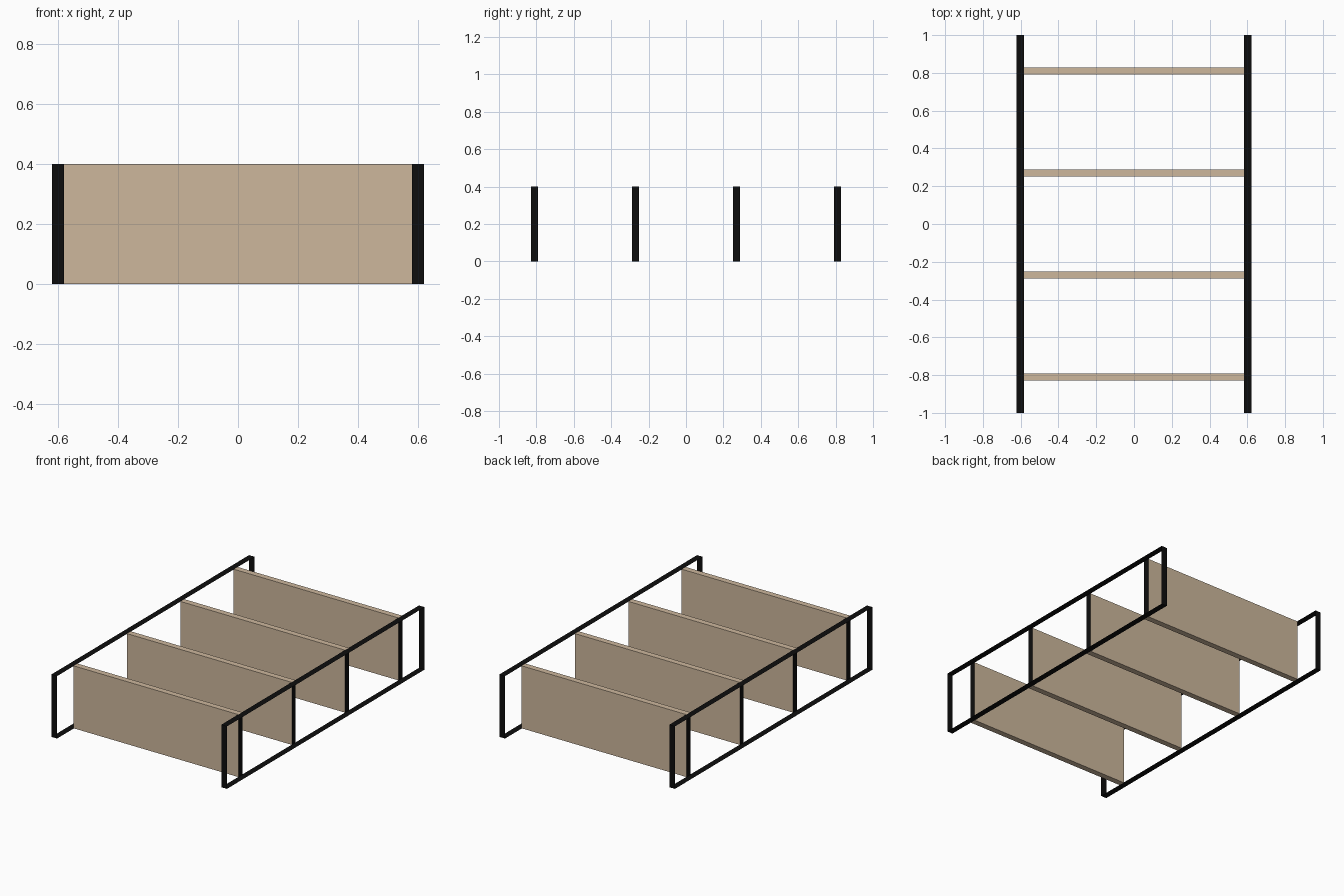
import bpy
import bmesh

if "Cube" in bpy.data.objects:
    bpy.data.objects.remove(bpy.data.objects["Cube"])

# Overall dimensions
HEIGHT = 0.40
HALF_LEN = 1.0
INNER_X, OUTER_X = 0.582, 0.622
SHELF_THICK = 0.038


def material(name, rgb):
    m = bpy.data.materials.new(name)
    m.diffuse_color = (*rgb, 1.0)
    m.use_nodes = True
    m.node_tree.nodes["Principled BSDF"].inputs["Base Color"].default_value = m.diffuse_color
    return m


black = material("black_metal", (0.004, 0.004, 0.004))
wood = material("light_wood", (0.61, 0.475, 0.335))


def add_object(name, bm, mats):
    bmesh.ops.recalc_face_normals(bm, faces=bm.faces)
    mesh = bpy.data.meshes.new(name)
    bm.to_mesh(mesh)
    bm.free()
    for m in mats:
        mesh.materials.append(m)
    ob = bpy.data.objects.new(name, mesh)
    bpy.context.collection.objects.link(ob)
    return ob


# Side frames: flat metal strip bent into a rectangular loop
def side_frame(name, side):
    bm = bmesh.new()
    outline = [(-HALF_LEN, 0), (HALF_LEN, 0), (HALF_LEN, HEIGHT), (-HALF_LEN, HEIGHT)]
    inner = [bm.verts.new((side * INNER_X, y, z)) for y, z in outline]
    outer = [bm.verts.new((side * OUTER_X, y, z)) for y, z in outline]
    for i in range(4):
        j = (i + 1) % 4
        bm.faces.new((inner[i], inner[j], outer[j], outer[i]))
    add_object(name, bm, [black])


side_frame("left_frame", -1)
side_frame("right_frame", 1)


# Shelf boards with black end faces where they meet the frames
def shelf(name, y):
    bm = bmesh.new()
    bmesh.ops.create_cube(bm, size=1.0)
    for v in bm.verts:
        v.co.x *= 2 * (INNER_X + 0.002)
        v.co.y = v.co.y * SHELF_THICK + y
        v.co.z = (v.co.z + 0.5) * HEIGHT
    bm.normal_update()
    for f in bm.faces:
        f.material_index = 1 if abs(f.normal.x) > 0.9 else 0
    add_object(name, bm, [wood, black])


for i, y in enumerate((-0.81, -0.27, 0.27, 0.81)):
    shelf(f"shelf_{i + 1}", y)
